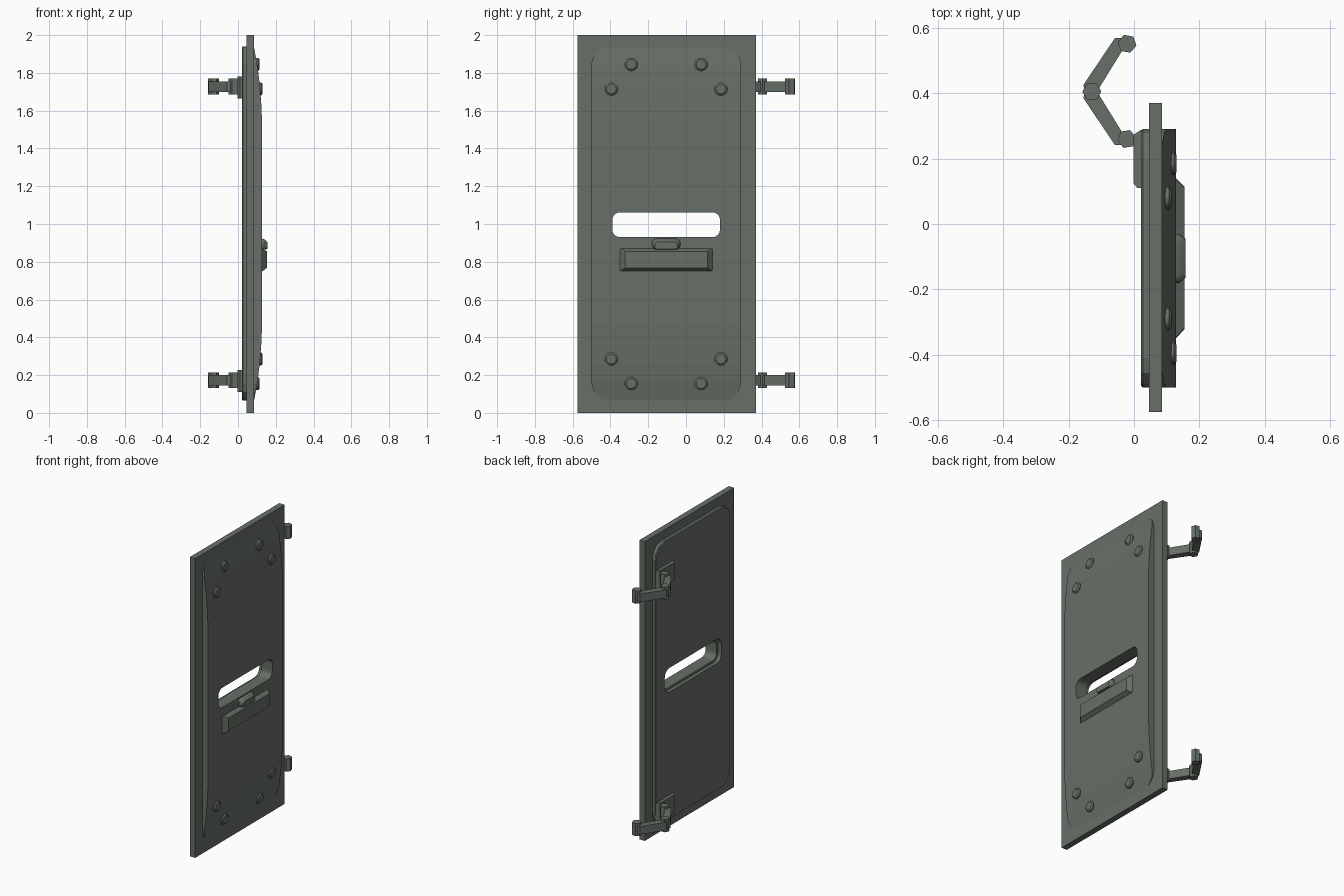
import bpy, bmesh, math

cube = bpy.data.objects.get("Cube")
if cube:
    bpy.data.objects.remove(cube, do_unlink=True)

metal = bpy.data.materials.new("grey_green_metal")
metal.use_nodes = True
COLOUR = (0.135, 0.157, 0.135, 1)
metal.diffuse_color = COLOUR
metal.node_tree.nodes["Principled BSDF"].inputs["Base Color"].default_value = COLOUR


def loft(name, rings):
    """Closed solid through rings of 3D points."""
    bm = bmesh.new()
    loops = [[bm.verts.new(p) for p in ring] for ring in rings]
    for a, b in zip(loops, loops[1:]):
        for i in range(len(a)):
            j = (i + 1) % len(a)
            bm.faces.new((a[i], a[j], b[j], b[i]))
    bm.faces.new(loops[0])
    bm.faces.new(loops[-1])
    bmesh.ops.recalc_face_normals(bm, faces=bm.faces)
    mesh = bpy.data.meshes.new(name)
    bm.to_mesh(mesh)
    bm.free()
    mesh.materials.append(metal)
    ob = bpy.data.objects.new(name, mesh)
    bpy.context.collection.objects.link(ob)
    return ob


def rounded(y0, y1, z0, z1, r, seg=4):
    """Rounded rectangle in the y-z plane."""
    pts = []
    corners = [(y1 - r, z1 - r), (y0 + r, z1 - r), (y0 + r, z0 + r), (y1 - r, z0 + r)]
    for k, (cy, cz) in enumerate(corners):
        for i in range(seg + 1):
            a = math.pi / 2 * (k + i / seg)
            pts.append((cy + r * math.cos(a), cz + r * math.sin(a)))
    return pts


def along_x(name, *layers):
    return loft(name, [[(x, y, z) for y, z in pts] for x, pts in layers])


def along_z(name, pts, z0, z1):
    return loft(name, [[(x, y, z) for x, y in pts] for z in (z0, z1)])


def boolean(ob, cutter, operation="DIFFERENCE"):
    mod = ob.modifiers.new(operation.title(), "BOOLEAN")
    mod.object, mod.operation, mod.solver = cutter, operation, "EXACT"
    cutter.hide_render = True
    cutter.hide_viewport = True
    cutter.display_type = "WIRE"


def smooth(ob):
    bpy.ops.object.select_all(action="DESELECT")
    ob.select_set(True)
    bpy.context.view_layer.objects.active = ob
    bpy.ops.object.shade_smooth_by_angle(angle=math.radians(35))


# Main slab and the raised panels on both faces
slab = along_x("door_slab", *[(x, [(-.575, 0), (.37, 0), (.37, 2), (-.575, 2)])
                              for x in (.046, .086)])
inner = rounded(-.5, .29, .065, 1.94, .09, 3)
inset = rounded(-.495, .285, .07, 1.935, .088, 3)
back = along_x("inner_panel", (.021, inset), (.027, inner), (.05, inner))
front = along_x("outer_panel", (.08, inner), (.15, inner))

# Bowed profile that trims the outer panel
half = [(.086, 1.93), (.104, 1.83), (.115, 1.74), (.123, 1.64), (.128, 1.53)]
bow = [(.07, 1.93)] + half + [(x, 2 - z) for x, z in reversed(half)] + [(.07, .07)]
bow_trim = loft("bow_trim", [[(x, y, z) for x, z in bow] for y in (-.6, .4)])
boolean(front, bow_trim, "INTERSECT")

# Viewing slot with a wider step at the back
slot = along_x("slot_cutter", *[(x, rounded(-.39, .18, .93, 1.062, .04)) for x in (-.1, .3)])
step = along_x("step_cutter", *[(x, rounded(-.405, .195, .915, 1.077, .05)) for x in (-.1, .06)])
for ob in (slab, front):
    boolean(ob, slot)
boolean(back, step)

# Handle ledge and the knob above it
along_x("handle_plate", (.12, rounded(-.35, .14, .75, .87, .004, 1)),
        (.128, rounded(-.35, .14, .75, .87, .004, 1)),
        (.154, rounded(-.322, .115, .768, .855, .004, 1)))
knob = along_x("handle_knob", (.12, rounded(-.18, -.03, .865, .924, .024)),
               (.138, rounded(-.18, -.03, .865, .92, .024)),
               (.157, rounded(-.165, -.045, .867, .904, .014)))
smooth(knob)


# Bolts near the four corners
def disc(y, z, r, n=16):
    return [(y + r * math.cos(math.tau * i / n), z + r * math.sin(math.tau * i / n))
            for i in range(n)]


for y, up, tip in ((-.29, .845, .114), (.08, .845, .114), (-.395, .715, .13), (.185, .715, .13)):
    for side, label in ((1, "upper"), (-1, "lower")):
        z = 1 + side * up
        bolt = along_x(label + "_bolt", (.08, disc(y, z, .035)),
                       (tip - .007, disc(y, z, .035)), (tip, disc(y, z, .026)))
        smooth(bolt)


# Folding hinges
def hexagon(x, y, tilt):
    return [(x + .029 * math.cos(math.radians(tilt + 60 * i)),
             y + .029 * math.sin(math.radians(tilt + 60 * i))) for i in range(6)]


MID = .405
arm = [(-.155, .425), (-.058, .569), (-.035, .569), (-.028, .543), (-.11, .41), (-.15, .41)]
for label, z in (("upper", 1.727), ("lower", .173)):
    along_z(label + "_hinge_plate", [(.03, .11), (.01, .11), (-.002, .125), (-.002, .272),
                                     (.02, .287), (.03, .287)], z - .062, z + .055)
    for part, x, y, tilt in (("base", -.022, .26, 10), ("middle", -.129, MID, 0),
                             ("end", -.021, .551, -10)):
        along_z(f"{label}_hinge_{part}_pin", hexagon(x, y, tilt), z - .042, z + .042)
    along_z(label + "_hinge_outer_arm", arm, z - .027, z + .027)
    along_z(label + "_hinge_inner_arm", [(x, 2 * MID - y) for x, y in arm], z - .027, z + .027)
